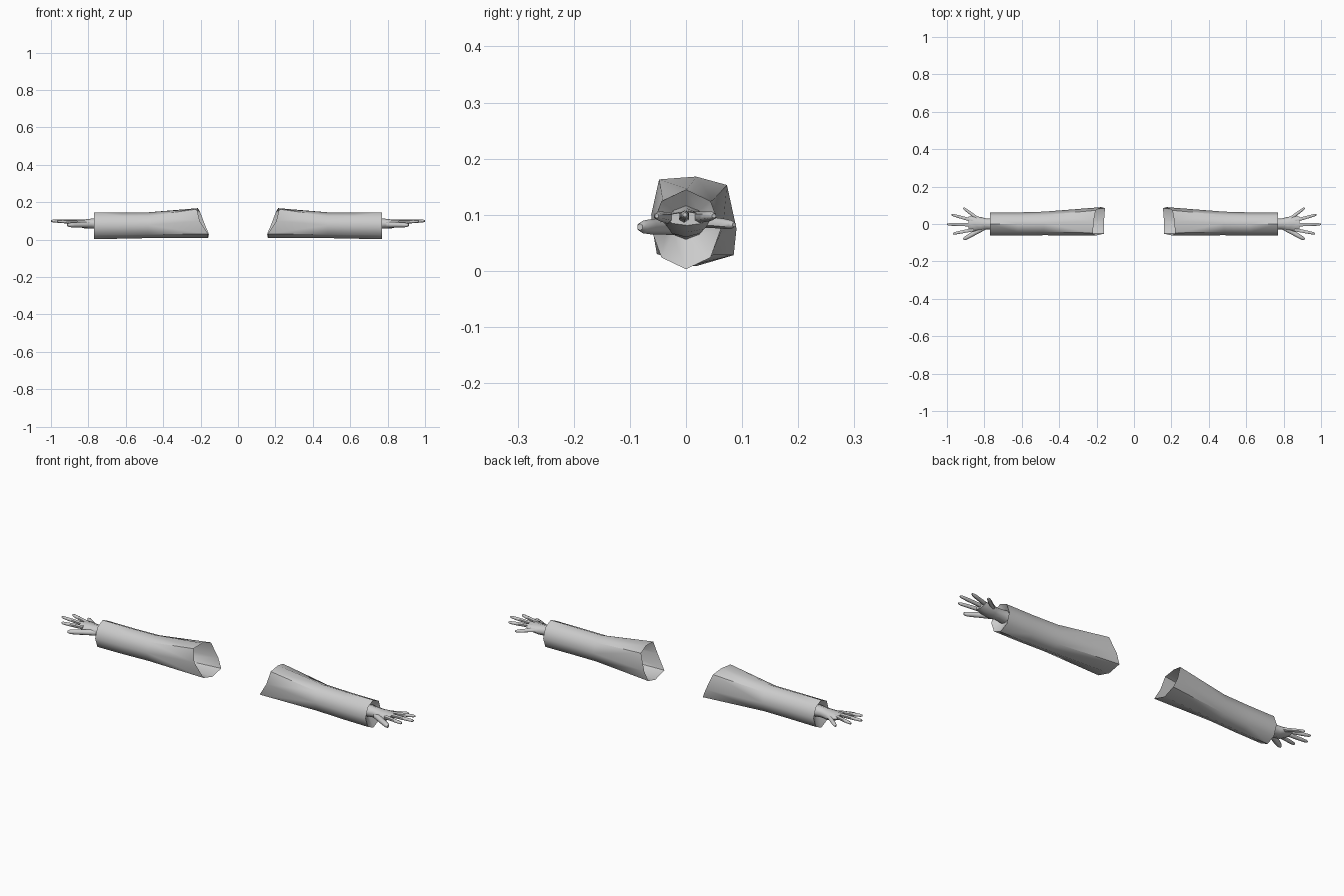
import bpy, bmesh, math
from mathutils import Vector

if "Cube" in bpy.data.objects:
    bpy.data.objects.remove(bpy.data.objects["Cube"])

grey = bpy.data.materials.new("light grey")
grey.diffuse_color = (0.6, 0.6, 0.6, 1)
grey.use_nodes = True
grey.node_tree.nodes["Principled BSDF"].inputs["Base Color"].default_value = grey.diffuse_color


def loft(bm, rings, cap_start=False, cap_end=False):
    """Skin a tube through equally sized rings of points."""
    vs = [[bm.verts.new(p) for p in r] for r in rings]
    n = len(vs[0])
    for a, b in zip(vs, vs[1:]):
        for i in range(n):
            j = (i + 1) % n
            bm.faces.new((a[i], a[j], b[j], b[i]))
    if cap_start:
        bm.faces.new(vs[0])
    if cap_end:
        bm.faces.new(vs[-1])


def oval(c, ry, rz, n=8, heading=0.0):
    """Upright oval ring, turned about z to face along a heading."""
    pts = []
    for i in range(n):
        t = 2 * math.pi * i / n
        s = ry * math.sin(t)
        pts.append(Vector(c) + Vector((-s * math.sin(heading), s * math.cos(heading),
                                       rz * math.cos(t))))
    return pts


def finish(bm, name, angle):
    """Make the part for the right side, then a mirrored copy."""
    bmesh.ops.recalc_face_normals(bm, faces=bm.faces)
    for side, sx in (("right", 1), ("left", -1)):
        me = bpy.data.meshes.new(f"{name}_{side}")
        b = bm.copy()
        if sx < 0:
            for v in b.verts:
                v.co.x *= -1
            bmesh.ops.reverse_faces(b, faces=b.faces)
        b.to_mesh(me)
        b.free()
        me.materials.append(grey)
        ob = bpy.data.objects.new(me.name, me)
        bpy.context.collection.objects.link(ob)
        bpy.ops.object.select_all(action='DESELECT')
        ob.select_set(True)
        bpy.context.view_layer.objects.active = ob
        bpy.ops.object.shade_smooth_by_angle(angle=math.radians(angle))
    bm.free()


# Sleeve: slanted open shoulder, elbow, cuff, and a recess down to the wrist
shoulder = [(.215, .018, .168), (.205, .073, .153), (.175, .09, .075), (.155, .085, .028),
            (.16, .02, .009), (.16, -.052, .03), (.205, -.062, .10), (.22, -.048, .163)]
bm = bmesh.new()
loft(bm, [shoulder,
          oval((.48, .003, .077), .063, .069),
          oval((.62, 0, .075), .062, .070),
          oval((.77, 0, .074), .062, .071),
          oval((.745, 0, .086), .032, .030)])
finish(bm, "sleeve", 50)

# Palm: flattened tube from the wrist to the knuckles
bm = bmesh.new()
loft(bm, [oval((.742, 0, .086), .034, .030),
          oval((.785, 0, .086), .029, .026),
          oval((.82, 0, .084), .037, .024),
          oval((.86, .002, .088), .043, .019),
          oval((.885, .002, .093), .037, .012)], True, True)

# Fingers: base, tip, base radius
fingers = [((.80, -.018, .080), (.912, -.082, .078), .015),   # thumb
           ((.86, -.030, .094), (.968, -.052, .098), .010),   # index
           ((.86, -.004, .096), (1.0, -.002, .100), .010),    # middle
           ((.86, .018, .095), (.975, .050, .098), .010),     # ring
           ((.835, .028, .088), (.912, .086, .082), .010)]    # little
for base, tip, r in fingers:
    a, b = Vector(base), Vector(tip)
    h = math.atan2(b.y - a.y, b.x - a.x)
    loft(bm, [oval(a.lerp(b, t), r * k, r * k, 6, h)
              for t, k in ((0, 1.1), (.45, .95), (.7, .9), (.92, .75), (1, .4))], True, True)
finish(bm, "hand", 60)
